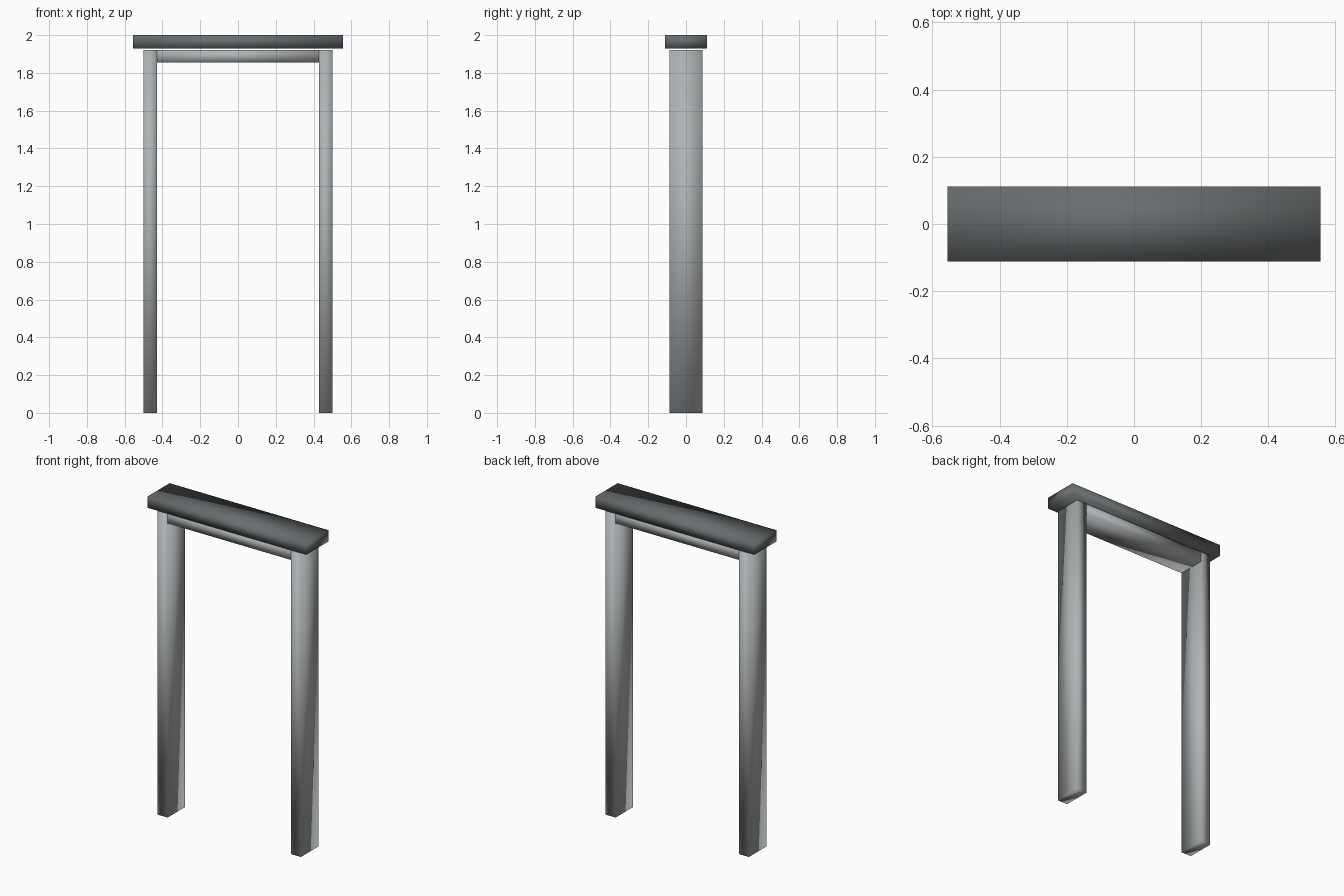
import bpy
import bmesh
from mathutils import Matrix, Vector

cube = bpy.data.objects.get("Cube")
if cube:
    bpy.data.objects.remove(cube, do_unlink=True)


def make_material(name, color):
    mat = bpy.data.materials.new(name)
    mat.use_nodes = True
    mat.diffuse_color = (*color, 1)
    mat.node_tree.nodes["Principled BSDF"].inputs["Base Color"].default_value = (*color, 1)
    return mat


def make_box(name, low, high, mat):
    """Softly shaded box spanning two opposite corners."""
    low, high = Vector(low), Vector(high)
    bm = bmesh.new()
    bmesh.ops.create_cube(bm, size=1, matrix=Matrix.Diagonal((*(high - low), 1)))
    for face in bm.faces:
        face.smooth = True
    mesh = bpy.data.meshes.new(name)
    bm.to_mesh(mesh)
    bm.free()
    mesh.materials.append(mat)
    obj = bpy.data.objects.new(name, mesh)
    obj.location = (low + high) / 2
    bpy.context.collection.objects.link(obj)
    return obj


light_grey = make_material("light_grey", (0.43, 0.45, 0.46))
dark_grey = make_material("dark_grey", (0.14, 0.152, 0.157))

OUTER, INNER = 0.5, 0.43     # frame half widths
DEPTH = 0.087                # frame half depth
FRAME_TOP = 1.92

# Upright posts
make_box("left_post", (INNER, -DEPTH, 0), (OUTER, DEPTH, FRAME_TOP), light_grey)
make_box("right_post", (-OUTER, -DEPTH, 0), (-INNER, DEPTH, FRAME_TOP), light_grey)

# Cross rail between the posts
make_box("head_rail", (-INNER, -DEPTH, 1.855), (INNER, DEPTH, FRAME_TOP), light_grey)

# Overhanging cap, set just above the frame
make_box("top_cap", (-0.555, -0.111, 1.93), (0.555, 0.111, 2), dark_grey)
